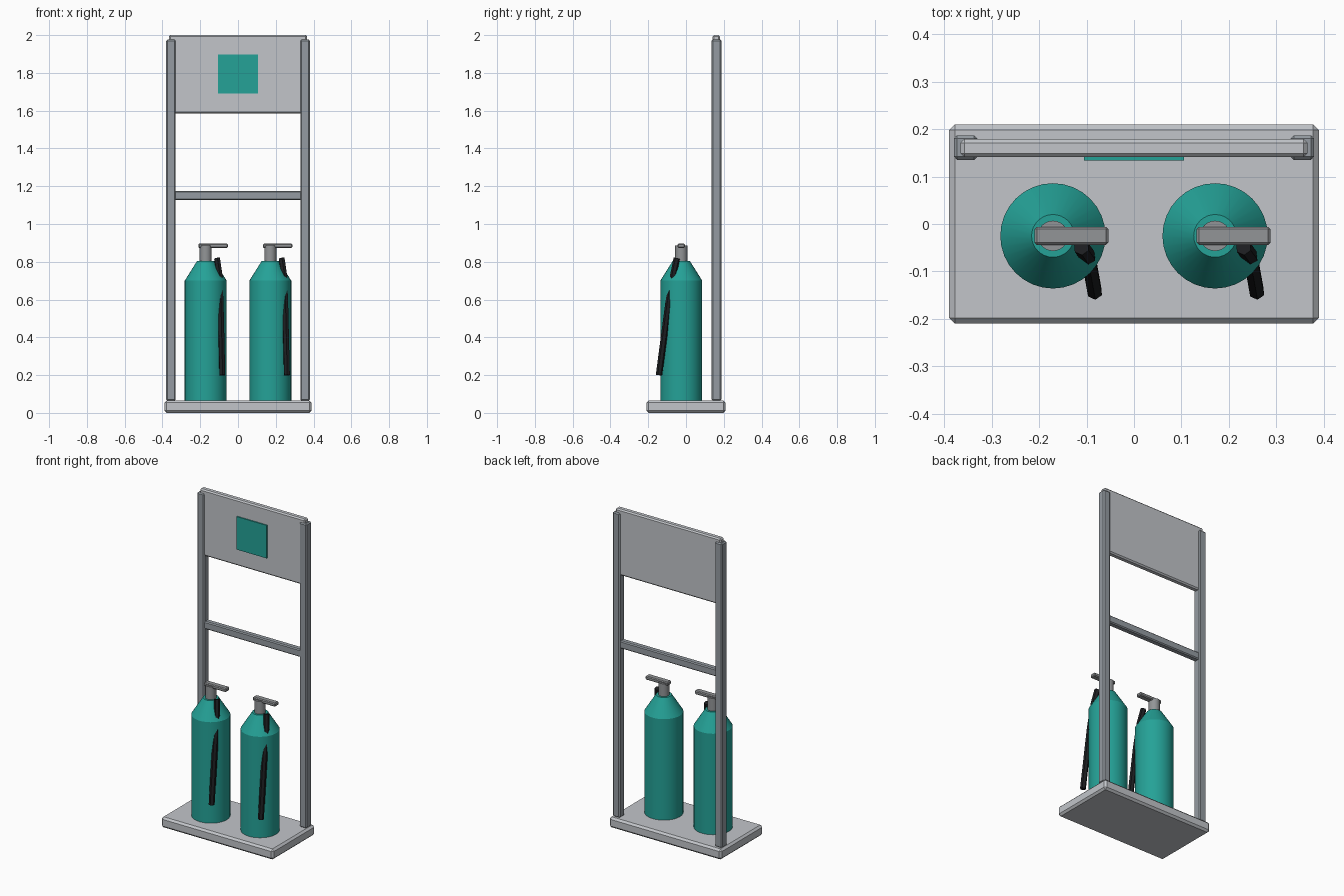
import bpy, bmesh, math

if "Cube" in bpy.data.objects:
    bpy.data.objects.remove(bpy.data.objects["Cube"])


def material(name, rgb):
    m = bpy.data.materials.new(name)
    m.diffuse_color = (*rgb, 1)
    m.use_nodes = True
    m.node_tree.nodes["Principled BSDF"].inputs["Base Color"].default_value = m.diffuse_color
    return m


LIGHT = material("light grey", (0.54, 0.56, 0.59))
STEEL = material("steel grey", (0.30, 0.33, 0.36))
TEAL = material("teal", (0.018, 0.36, 0.31))
VALVE = material("valve grey", (0.29, 0.30, 0.31))
BLACK = material("black rubber", (0.012, 0.013, 0.015))


def box(name, lo, hi, mat, bevel=0.0):
    """Box between two corners with an optional single chamfer."""
    bm = bmesh.new()
    bmesh.ops.create_cube(bm, size=1)
    for v in bm.verts:
        v.co = [(a + b) / 2 + c * (b - a) for a, b, c in zip(lo, hi, v.co)]
    me = bpy.data.meshes.new(name)
    bm.to_mesh(me)
    bm.free()
    ob = bpy.data.objects.new(name, me)
    bpy.context.collection.objects.link(ob)
    me.materials.append(mat)
    if bevel:
        mod = ob.modifiers.new("chamfer", 'BEVEL')
        mod.width, mod.segments = bevel, 1
    return ob


def lathe(name, profile, centre, mat, sides=32):
    """Closed solid of revolution from (radius, z) points, smooth round the sides."""
    bm = bmesh.new()
    rings = []
    for r, z in profile:
        rings.append([bm.verts.new((r * math.cos(2 * math.pi * i / sides),
                                    r * math.sin(2 * math.pi * i / sides), z))
                      for i in range(sides)])
    for a, b in zip(rings, rings[1:]):
        for i in range(sides):
            j = (i + 1) % sides
            bm.faces.new((a[i], a[j], b[j], b[i]))
    bm.faces.new(rings[0][::-1])
    bm.faces.new(rings[-1])
    me = bpy.data.meshes.new(name)
    bm.to_mesh(me)
    bm.free()
    ob = bpy.data.objects.new(name, me)
    ob.location = (*centre, 0)
    bpy.context.collection.objects.link(ob)
    me.materials.append(mat)
    bpy.ops.object.select_all(action='DESELECT')
    ob.select_set(True)
    bpy.context.view_layer.objects.active = ob
    bpy.ops.object.shade_smooth_by_angle(angle=math.radians(25))
    return ob


def tube(name, points, centre, radius, mat):
    """Low-poly hose along a polyline."""
    cu = bpy.data.curves.new(name, 'CURVE')
    cu.dimensions = '3D'
    cu.bevel_depth, cu.bevel_resolution = radius, 1
    cu.use_fill_caps = True
    sp = cu.splines.new('POLY')
    sp.points.add(len(points) - 1)
    for p, co in zip(sp.points, points):
        p.co = (*co, 1)
    sp.use_smooth = False
    ob = bpy.data.objects.new(name, cu)
    ob.location = (*centre, 0)
    bpy.context.collection.objects.link(ob)
    cu.materials.append(mat)
    return ob


# stand: base plate, two posts, crossbar, header board and its sign plate
box("base_plate", (-0.39, -0.21, 0), (0.39, 0.21, 0.066), LIGHT, 0.012)
for side, x in (("left", -0.355), ("right", 0.355)):
    box(side + "_post", (x - 0.025, 0.135, 0.064), (x + 0.025, 0.187, 1.977), STEEL, 0.007)
box("crossbar", (-0.34, 0.141, 1.127), (0.34, 0.179, 1.175), STEEL, 0.006)
box("header_board", (-0.366, 0.141, 1.585), (0.366, 0.179, 2.0), LIGHT, 0.008)
box("sign_plate", (-0.105, 0.134, 1.69), (0.105, 0.1425, 1.897), TEAL)

# two extinguishers: body, valve neck, lever and hose
for side, x in (("left", -0.171), ("right", 0.171)):
    c = (x, -0.025)
    lathe(side + "_bottle", [(0.111, 0.06), (0.111, 0.70), (0.045, 0.805)], c, TEAL)
    lathe(side + "_valve_neck", [(0.032, 0.79), (0.032, 0.885)], c, VALVE, 24)
    box(side + "_lever", (x - 0.039, -0.044, 0.873), (x + 0.117, -0.006, 0.896), VALVE, 0.005)
    tube(side + "_hose", [(0.060, -0.024, 0.818), (0.073, -0.042, 0.73),
                          (0.079, -0.068, 0.58), (0.088, -0.118, 0.20)],
         c, 0.017, BLACK)
